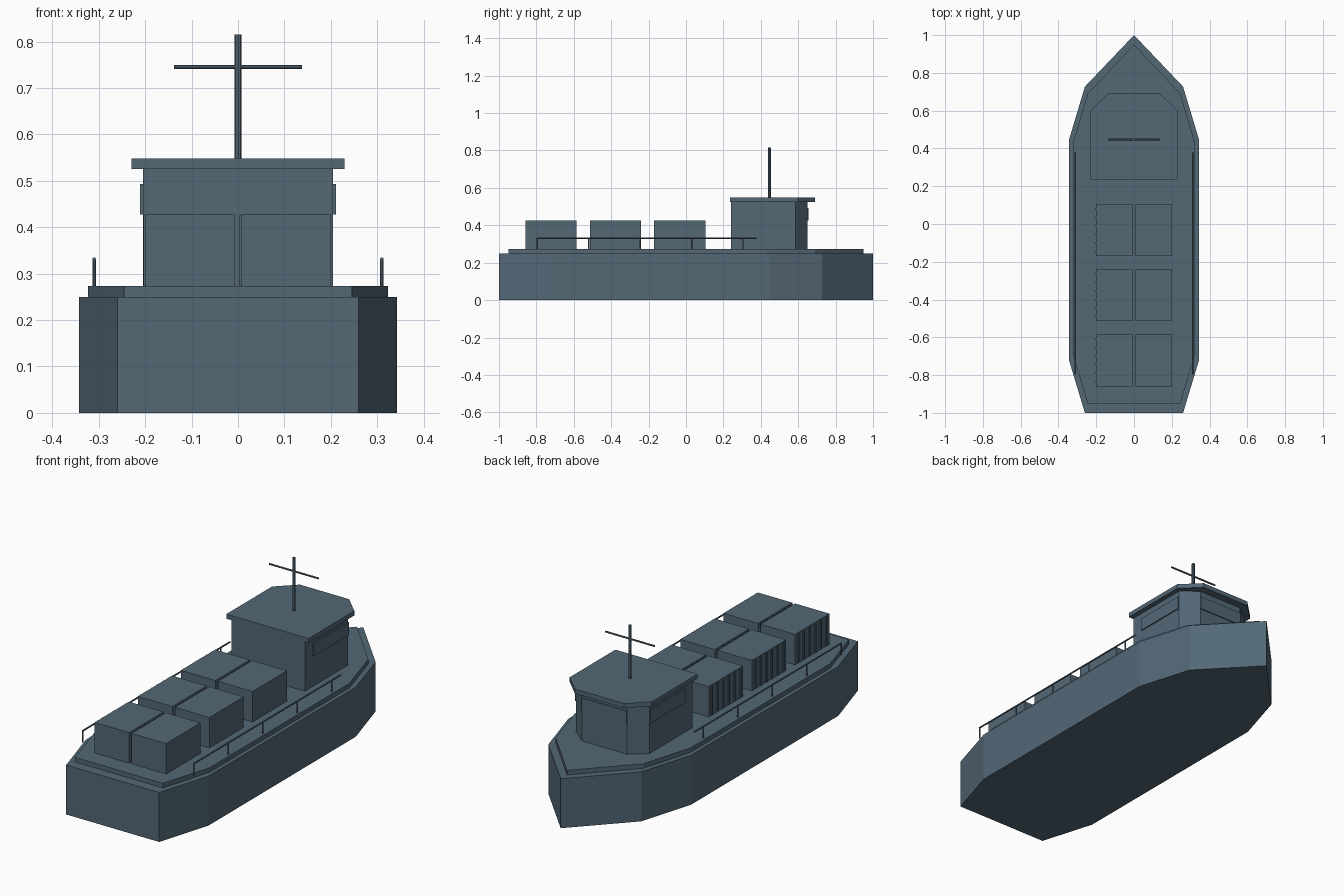
import bpy, bmesh, math
from mathutils import Matrix

if "Cube" in bpy.data.objects:
    bpy.data.objects.remove(bpy.data.objects["Cube"])

slate = bpy.data.materials.new("slate blue")
slate.diffuse_color = (0.087, 0.138, 0.183, 1)
slate.use_nodes = True
slate.node_tree.nodes["Principled BSDF"].inputs["Base Color"].default_value = slate.diffuse_color


def finish(name, bm):
    bmesh.ops.recalc_face_normals(bm, faces=bm.faces)
    me = bpy.data.meshes.new(name)
    bm.to_mesh(me)
    bm.free()
    me.materials.append(slate)
    ob = bpy.data.objects.new(name, me)
    bpy.context.collection.objects.link(ob)
    return ob


def prism(name, half, z0, z1):
    """Extrude an outline given as its right half, mirrored over x = 0."""
    pts = half + [(-x, y) for x, y in reversed(half) if x > 0]
    bm = bmesh.new()
    low = [bm.verts.new((x, y, z0)) for x, y in pts]
    top = [bm.verts.new((x, y, z1)) for x, y in pts]
    bm.faces.new(low[::-1])
    bm.faces.new(top)
    n = len(pts)
    for i in range(n):
        j = (i + 1) % n
        bm.faces.new((low[i], low[j], top[j], top[i]))
    return finish(name, bm)


def add_box(bm, x0, x1, y0, y1, z0, z1):
    m = Matrix.Translation(((x0 + x1) / 2, (y0 + y1) / 2, (z0 + z1) / 2))
    bmesh.ops.create_cube(bm, size=1, matrix=m @ Matrix.Diagonal((x1 - x0, y1 - y0, z1 - z0, 1)))


def box(name, *dims):
    bm = bmesh.new()
    add_box(bm, *dims)
    return finish(name, bm)


def add_rod(bm, centre, length, r, axis='Z', sides=8):
    rot = {'Z': Matrix(), 'X': Matrix.Rotation(math.pi / 2, 4, 'Y'),
           'Y': Matrix.Rotation(math.pi / 2, 4, 'X')}[axis]
    bmesh.ops.create_cone(bm, cap_ends=True, segments=sides, radius1=r, radius2=r,
                          depth=length, matrix=Matrix.Translation(centre) @ rot)


# Hull and raised deck
hull = [(0.26, -1), (0.343, -0.725), (0.343, 0.45), (0.26, 0.727), (0, 1)]
prism("hull", hull, 0, 0.25)
prism("deck", [(x * 0.943, y * 0.95) for x, y in hull], 0.25, 0.273)

# Bridge house and roof
prism("bridge_house", [(0.205, 0.24), (0.205, 0.585), (0.125, 0.65)], 0.273, 0.525)
prism("bridge_roof", [(0.23, 0.235), (0.23, 0.6), (0.138, 0.69)], 0.525, 0.548)

# Window bands on the bridge
box("front_window", -0.125, 0.125, 0.648, 0.655, 0.427, 0.493)
for side, s in (("right", 1), ("left", -1)):
    xs = sorted((s * 0.203, s * 0.211))
    box(side + "_window", xs[0], xs[1], 0.305, 0.583, 0.427, 0.493)

# Mast and crossbar
bm = bmesh.new()
add_rod(bm, (0, 0.447, 0.6815), 0.267, 0.0075)
finish("mast", bm)
bm = bmesh.new()
add_rod(bm, (0, 0.447, 0.7455), 0.275, 0.0045, 'X')
finish("mast_crossbar", bm)

# Cargo containers, ribbed on their left side
for row, y in enumerate((-0.722, -0.377, -0.033)):
    for x0, x1, side in ((-0.2, -0.007, "left"), (0.007, 0.2, "right")):
        bm = bmesh.new()
        add_box(bm, x0, x1, y - 0.137, y + 0.137, 0.273, 0.427)
        for i in range(6):
            yr = y + (i - 2.5) * 0.045
            add_box(bm, x0 - 0.004, x0 + 0.002, yr - 0.005, yr + 0.005, 0.275, 0.425)
        finish("container_%s_%d" % (side, row + 1), bm)

# Side railings
for side, s in (("right", 1), ("left", -1)):
    bm = bmesh.new()
    add_rod(bm, (s * 0.31, -0.21, 0.331), 1.175, 0.004, 'Y')
    for i in range(5):
        add_rod(bm, (s * 0.31, -0.795 + i * 0.275, 0.302), 0.058, 0.0035)
    finish(side + "_railing", bm)
